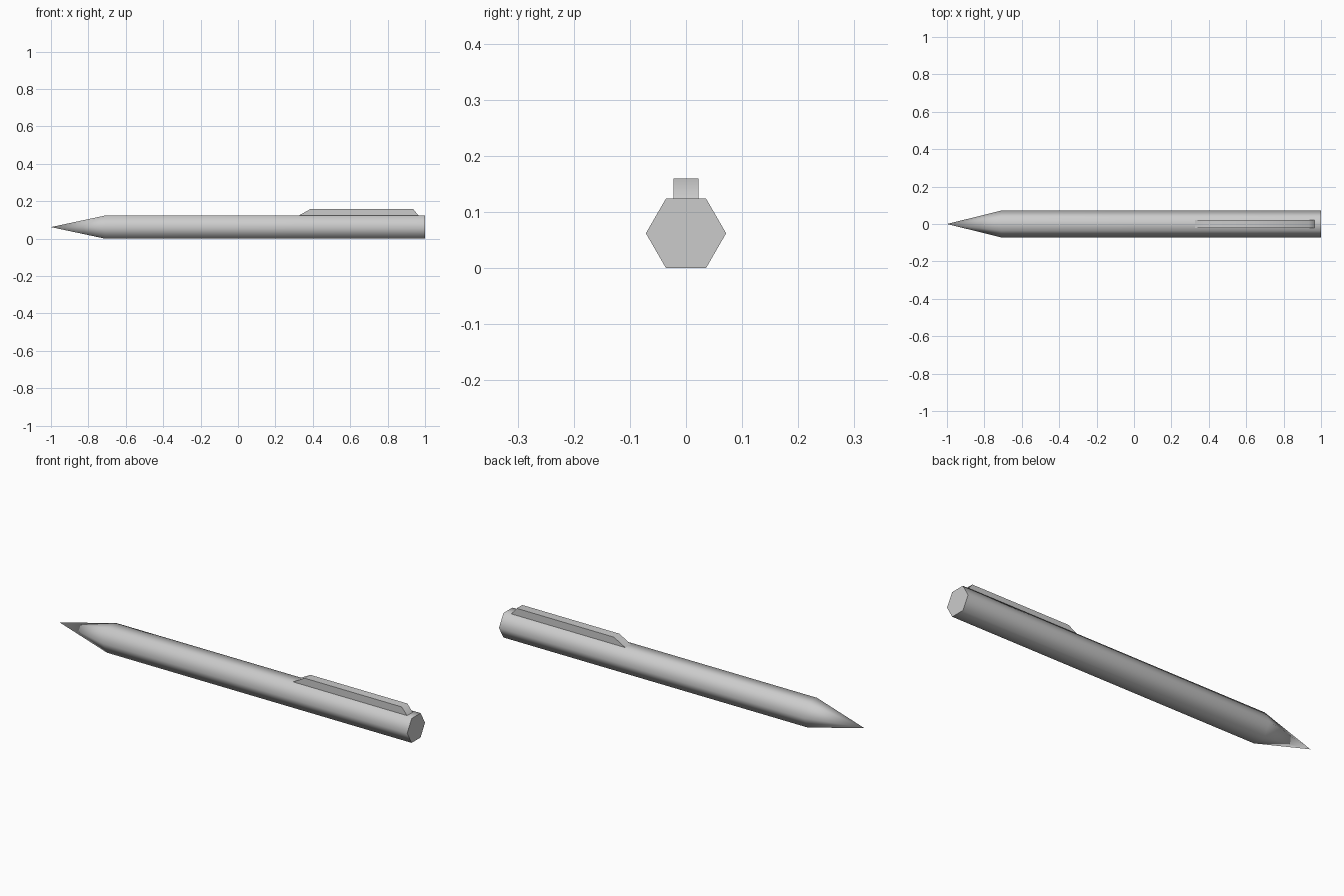
import bpy
import bmesh
import math

cube = bpy.data.objects.get("Cube")
if cube:
    bpy.data.objects.remove(cube, do_unlink=True)

SIDES = 6
RADIUS = 0.0715
AXIS_Z = RADIUS * math.cos(math.pi / SIDES)

# Single grey plastic
grey = bpy.data.materials.new("grey plastic")
colour = (0.6, 0.6, 0.6, 1)
grey.diffuse_color = colour
grey.use_nodes = True
grey.node_tree.nodes["Principled BSDF"].inputs["Base Color"].default_value = colour


def finish(name, bm):
    """Turn a bmesh into a softly shaded object with crisp right angles."""
    bmesh.ops.recalc_face_normals(bm, faces=bm.faces[:])
    mesh = bpy.data.meshes.new(name)
    bm.to_mesh(mesh)
    bm.free()
    mesh.materials.append(grey)
    obj = bpy.data.objects.new(name, mesh)
    bpy.context.collection.objects.link(obj)
    bpy.ops.object.select_all(action="DESELECT")
    obj.select_set(True)
    bpy.context.view_layer.objects.active = obj
    bpy.ops.object.shade_smooth_by_angle(angle=math.radians(70))
    return obj


# Hexagonal barrel tapering to a pointed tip
bm = bmesh.new()


def ring(x):
    angles = [math.tau * i / SIDES for i in range(SIDES)]
    return [bm.verts.new((x, RADIUS * math.cos(a), AXIS_Z + RADIUS * math.sin(a)))
            for a in angles]


tip = bm.verts.new((-1, 0, AXIS_Z))
shoulder, end = ring(-0.71), ring(1)
for i in range(SIDES):
    j = (i + 1) % SIDES
    bm.faces.new((tip, shoulder[i], shoulder[j]))
    bm.faces.new((shoulder[i], end[i], end[j], shoulder[j]))
bm.faces.new(end)
finish("pen_barrel", bm)

# Pocket clip: side profile extruded across the top flat
bm = bmesh.new()
half_width = 0.0225
base_z, top_z = 2 * AXIS_Z, 0.16
profile = [(0.325, base_z), (0.39, top_z), (0.935, top_z), (0.965, base_z)]
side = bm.faces.new([bm.verts.new((x, -half_width, z)) for x, z in profile])
extruded = bmesh.ops.extrude_face_region(bm, geom=[side], use_keep_orig=True)
moved = [v for v in extruded["geom"] if isinstance(v, bmesh.types.BMVert)]
bmesh.ops.translate(bm, verts=moved, vec=(0, 2 * half_width, 0))
finish("pocket_clip", bm)
